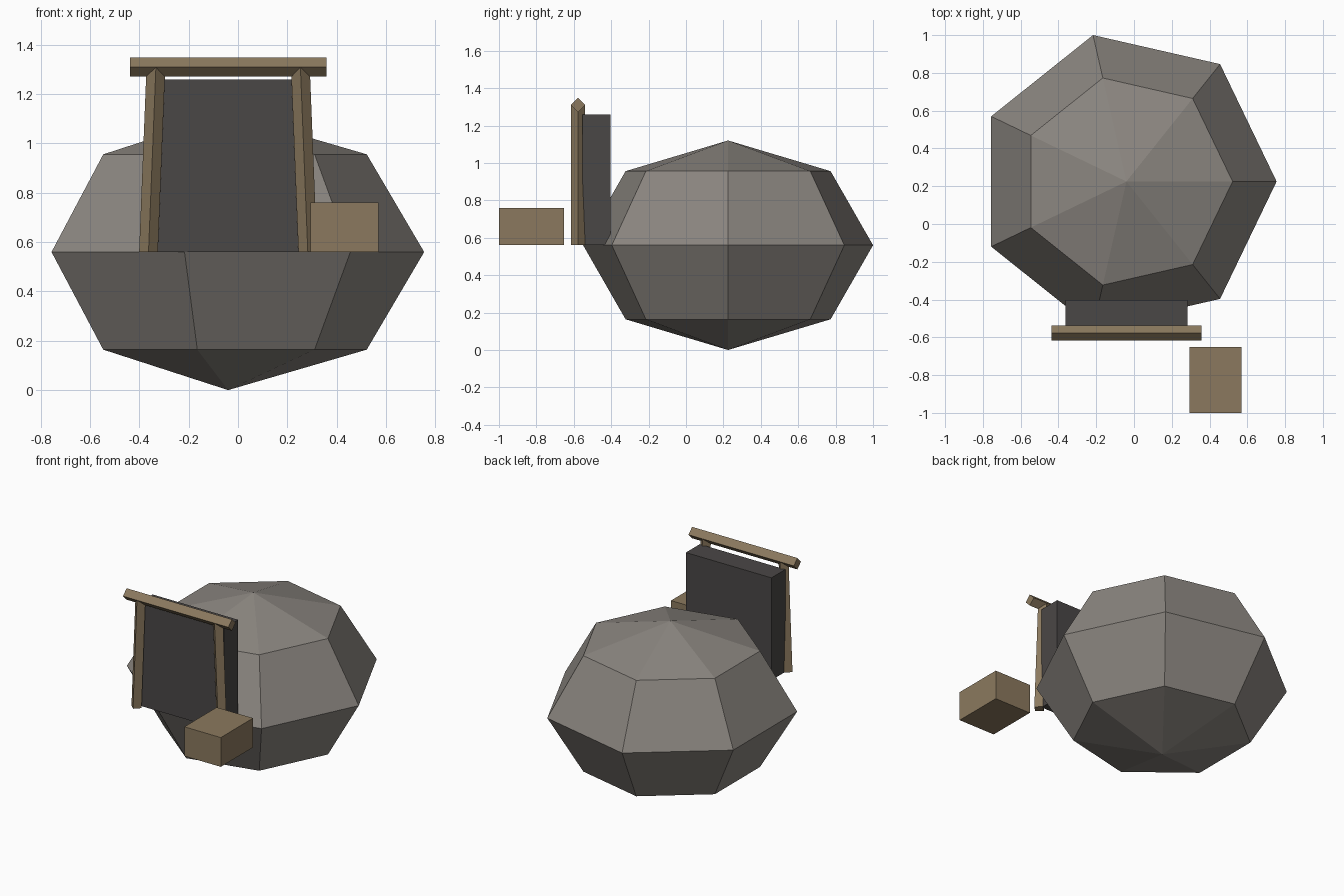
import bpy, bmesh, math
from mathutils import Vector

if "Cube" in bpy.data.objects:
    bpy.data.objects.remove(bpy.data.objects["Cube"])


def material(name, rgb):
    # sRGB bytes to linear diffuse colour
    lin = [((c / 255 + 0.055) / 1.055) ** 2.4 for c in rgb]
    m = bpy.data.materials.new(name)
    m.diffuse_color = (*lin, 1)
    m.use_nodes = True
    m.node_tree.nodes["Principled BSDF"].inputs["Base Color"].default_value = m.diffuse_color
    return m


stone = material("warm_grey_stone", (139, 134, 128))
dark = material("dark_grey", (74, 71, 70))
wood = material("brown_wood", (139, 121, 94))


def finish(name, bm, mat):
    bmesh.ops.recalc_face_normals(bm, faces=bm.faces)
    mesh = bpy.data.meshes.new(name)
    bm.to_mesh(mesh)
    bm.free()
    mesh.materials.append(mat)
    obj = bpy.data.objects.new(name, mesh)
    bpy.context.collection.objects.link(obj)
    return obj


def box(name, lo, hi, mat):
    bm = bmesh.new()
    bmesh.ops.create_cube(bm, size=1)
    for v in bm.verts:
        v.co = Vector([(a + b) / 2 + c * (b - a) for a, b, c in zip(lo, hi, v.co)])
    return finish(name, bm, mat)


def diamond_bar(name, start, end, across, r, mat):
    """Square bar standing on its edge, between two end points."""
    bm = bmesh.new()
    u, w = Vector(across), Vector((0, 1, 0))
    offsets = [u * r, w * r, -u * r, -w * r]
    a, b = [[bm.verts.new(Vector(p) + o) for o in offsets] for p in (start, end)]
    bm.faces.new(a)
    bm.faces.new(b)
    for i in range(4):
        j = (i + 1) % 4
        bm.faces.new((a[i], a[j], b[j], b[i]))
    return finish(name, bm, mat)


CX = -0.04  # shared centre line

# Boulder: faceted seven-sided ball
bm = bmesh.new()
bmesh.ops.create_uvsphere(bm, u_segments=7, v_segments=4, radius=1)
# turn so that one corner points along +x
ring = [v.co for v in bm.verts if abs(v.co.z) < 0.01]
turn = math.atan2(ring[0].y, ring[0].x)
for v in bm.verts:
    x, y, z = v.co
    c, s = math.cos(turn), math.sin(turn)
    v.co = (CX + 0.795 * (x * c + y * s), 0.225 + 0.795 * (y * c - x * s), 0.56 + 0.56 * z)
finish("boulder", bm, stone)

# Dark doorway slab
box("doorway", (CX - 0.323, -0.553, 0.56), (CX + 0.323, -0.403, 1.26), dark)

# Leaning door posts and the lintel across them
for side, label in ((-1, "left"), (1, "right")):
    diamond_bar(label + "_post", (CX + side * 0.323, -0.577, 0.56),
                (CX + side * 0.293, -0.577, 1.31), (1, 0, 0), 0.038, wood)
diamond_bar("lintel", (CX - 0.398, -0.577, 1.31), (CX + 0.398, -0.577, 1.31),
            (0, 0, 1), 0.039, wood)

# Crate beside the entrance
box("crate", (0.295, -1.0, 0.56), (0.57, -0.652, 0.76), wood)
